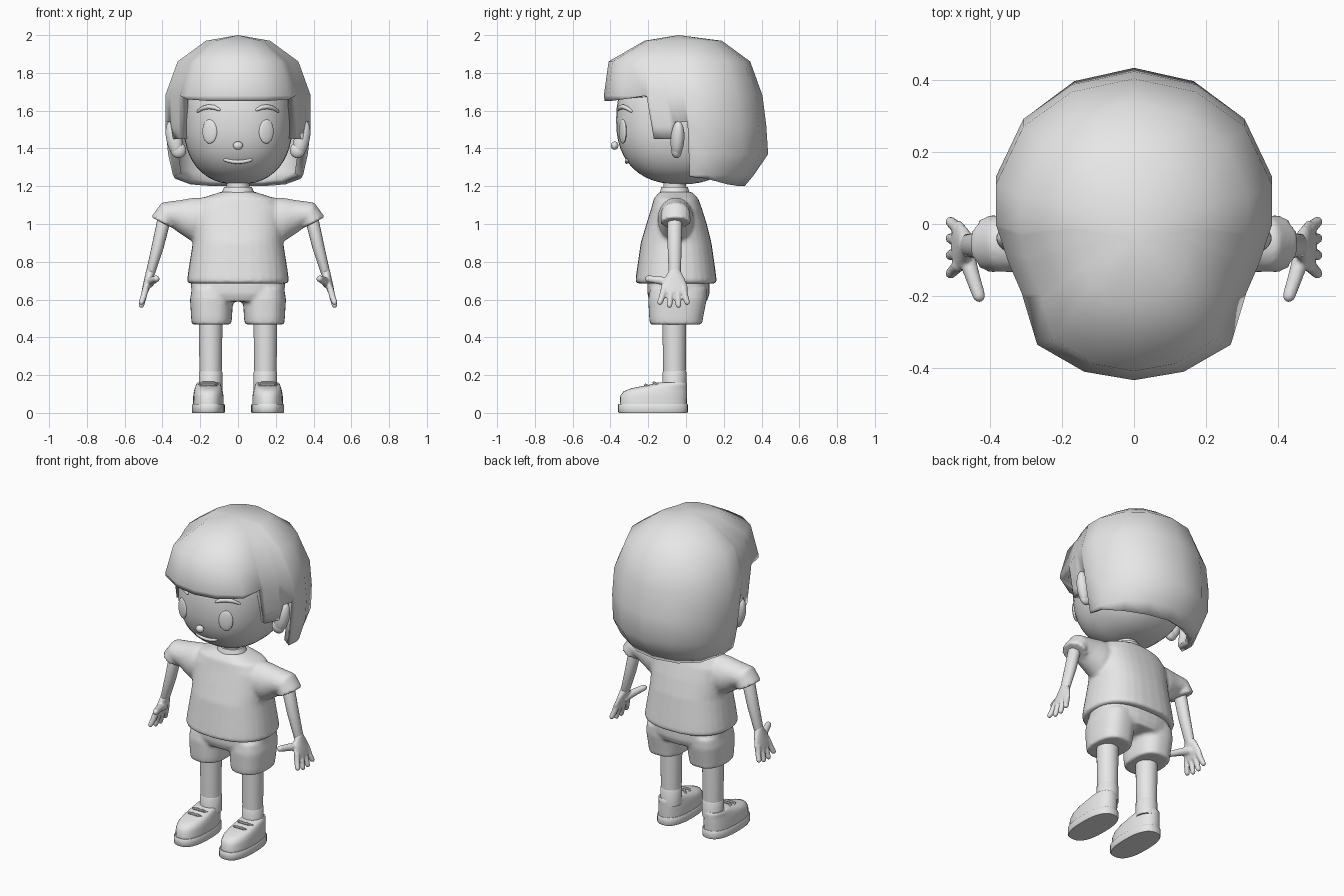
import bpy, bmesh, math
from mathutils import Vector

cube = bpy.data.objects.get("Cube")
if cube:
    bpy.data.objects.remove(cube, do_unlink=True)

GREY = (0.8, 0.8, 0.8, 1)
mat = bpy.data.materials.new("plain_grey")
mat.use_nodes = True
mat.diffuse_color = GREY
mat.node_tree.nodes["Principled BSDF"].inputs["Base Color"].default_value = GREY


def finish(name, bm, angle=40):
    bmesh.ops.remove_doubles(bm, verts=bm.verts, dist=0.0005)
    bmesh.ops.recalc_face_normals(bm, faces=bm.faces)
    mesh = bpy.data.meshes.new(name)
    bm.to_mesh(mesh)
    bm.free()
    mesh.materials.append(mat)
    ob = bpy.data.objects.new(name, mesh)
    bpy.context.collection.objects.link(ob)
    bpy.ops.object.select_all(action='DESELECT')
    ob.select_set(True)
    bpy.context.view_layer.objects.active = ob
    bpy.ops.object.shade_smooth_by_angle(angle=math.radians(angle))
    return ob


def skin(bm, rings, closed=True, caps=True):
    """Bridge a stack of point rings with quads."""
    rows = [[bm.verts.new(p) for p in ring] for ring in rings]
    n = len(rows[0])
    for a, b in zip(rows, rows[1:]):
        for i in range(n if closed else n - 1):
            j = (i + 1) % n
            bm.faces.new((a[i], a[j], b[j], b[i]))
    if caps:
        bm.faces.new(rows[0])
        bm.faces.new(rows[-1])


def add_loft(bm, rows, cx=0, k=2.0, n=32):
    """Rows are (z, half width, front y, back y)."""
    rings = []
    for z, hw, yf, yb in rows:
        ring = []
        for i in range(n):
            t = math.tau * i / n
            c, s = math.cos(t), math.sin(t)
            px = math.copysign(abs(c) ** (2 / k), c) * hw
            py = math.copysign(abs(s) ** (2 / k), s) * (yb - yf) / 2
            ring.append((cx + px, (yf + yb) / 2 + py, z))
        rings.append(ring)
    skin(bm, rings)


def add_tube(bm, pts, radii, ref=(0, 1, 0), n=16, rounded=True):
    """Sweep an ellipse; each radius is (along ref, across ref)."""
    pts = [Vector(p) for p in pts]
    radii = [r if isinstance(r, tuple) else (r, r) for r in radii]
    dirs = [(pts[min(i + 1, len(pts) - 1)] - pts[max(i - 1, 0)]).normalized()
            for i in range(len(pts))]
    spec = list(zip(pts, dirs, radii))
    if rounded:
        for end, sign in ((0, -1), (-1, 1)):
            p, d, r = pts[end], dirs[end], radii[end]
            m = min(r)
            extra = [(p + d * sign * m * f, d, (r[0] * g, r[1] * g))
                     for f, g in ((0.55, 0.83), (0.85, 0.5), (1, 0.12))]
            spec = extra[::-1] + spec if sign < 0 else spec + extra
    rings = []
    for p, d, (ru, rv) in spec:
        u = Vector(ref)
        u = (u - u.dot(d) * d).normalized()
        v = d.cross(u)
        rings.append([p + u * ru * math.cos(math.tau * i / n) + v * rv * math.sin(math.tau * i / n)
                      for i in range(n)])
    skin(bm, rings)


def loft(name, rows, **kw):
    bm = bmesh.new()
    add_loft(bm, rows, **kw)
    return finish(name, bm)


def tube(name, pts, radii, **kw):
    bm = bmesh.new()
    add_tube(bm, pts, radii, **kw)
    return finish(name, bm)


def ball(name, loc, scale, rot=(0, 0, 0)):
    bm = bmesh.new()
    bmesh.ops.create_uvsphere(bm, u_segments=24, v_segments=14, radius=1)
    bmesh.ops.scale(bm, vec=scale, verts=bm.verts)
    ob = finish(name, bm)
    ob.location, ob.rotation_euler = loc, rot
    return ob


def blend(ob, voxel=0.011, repeat=3):
    """Fuse overlapping pieces into one soft cloth surface."""
    m = ob.modifiers.new("fuse", 'REMESH')
    m.mode, m.voxel_size, m.use_smooth_shade = 'VOXEL', voxel, True
    s = ob.modifiers.new("soften", 'SMOOTH')
    s.factor, s.iterations = 0.5, repeat


# Head: a slightly squared ellipsoid
HC, HR, K = Vector((0, -0.03, 1.55)), Vector((0.29, 0.34, 0.34)), 2.35
bm = bmesh.new()
bmesh.ops.create_uvsphere(bm, u_segments=40, v_segments=24, radius=1)
for v in bm.verts:
    v.co = HC + Vector([math.copysign(abs(c) ** (2 / K), c) * r for c, r in zip(v.co, HR)])
finish("head", bm, 60)


def face_y(x, z):
    rest = 1 - abs(x / HR.x) ** K - abs((z - HC.z) / HR.z) ** K
    return HC.y - HR.y * max(rest, 0) ** (1 / K)


# Hair: cap of coarse panels with a stepped hem, widths and depths by height
LEVELS = [(2.0, 0, -0.04, -0.04), (1.97, 0.17, -0.22, 0.19), (1.86, 0.32, -0.41, 0.34),
          (1.68, 0.385, -0.435, 0.405), (1.52, 0.385, -0.41, 0.425), (1.37, 0.37, -0.41, 0.435),
          (1.26, 0.345, -0.34, 0.36), (1.2, 0.31, -0.3, 0.31)]
# Half outline columns: sideways, depth, hem height
COLUMNS = [(0, -1, 1.65), (0.36, -0.95, 1.65), (0.7, -0.79, 1.66), (0.8, -0.52, 1.68),
           (0.81, -0.49, 1.45), (0.91, -0.3, 1.45), (0.93, -0.25, 1.54), (0.99, -0.1, 1.54),
           (1, -0.08, 1.25), (1, 0.2, 1.24), (0.8, 0.64, 1.21), (0.45, 0.9, 1.2), (0, 1, 1.2)]
COLUMNS += [(-x, y, h) for x, y, h in COLUMNS[-2:0:-1]]


def hair_point(ux, uy, z):
    for a, b in zip(LEVELS, LEVELS[1:]):
        if z >= b[0]:
            break
    f = (a[0] - z) / (a[0] - b[0])
    _, hw, yf, yb = [p + (q - p) * f for p, q in zip(a, b)]
    yc = yf + (yb - yf) * 0.56
    return (ux * hw, yc + uy * ((yb - yc) if uy > 0 else (yc - yf)), z)


bm = bmesh.new()
skin(bm, [[hair_point(x, y, max(level[0], hem)) for x, y, hem in COLUMNS] for level in LEVELS],
     caps=False)
bmesh.ops.dissolve_degenerate(bm, dist=0.0005, edges=bm.edges)
hair = finish("hair", bm, 65)
shell = hair.modifiers.new("thickness", 'SOLIDIFY')
shell.thickness, shell.offset = 0.045, -1

# Nose, mouth, neck and collar
ball("nose", (0, -0.378, 1.415), (0.026, 0.02, 0.022))
xs = [i * 0.0165 for i in range(-4, 5)]
tube("mouth", [(x, face_y(x, 1.33) - 0.003, 1.328 + 2.6 * x * x) for x in xs],
     [0.01] * len(xs), ref=(0, 0, 1), n=10)
loft("neck", [(1.1, 0.06, -0.12, 0), (1.28, 0.06, -0.12, 0)])
loft("collar", [(1.14, 0.09, -0.145, 0.025), (1.165, 0.088, -0.14, 0.02),
                (1.18, 0.08, -0.135, 0.015), (1.195, 0.074, -0.13, 0.01)])

# Shirt with drooping sleeves
bm = bmesh.new()
add_loft(bm, [(0.685, 0.262, -0.262, 0.158), (0.7, 0.27, -0.268, 0.163), (0.76, 0.262, -0.26, 0.155),
              (0.9, 0.24, -0.24, 0.135), (1.0, 0.24, -0.21, 0.11), (1.08, 0.24, -0.185, 0.085),
              (1.135, 0.2, -0.17, 0.065), (1.17, 0.09, -0.14, 0.03)], k=2.4)
for s in (1, -1):
    add_tube(bm, [(s * 0.08, -0.055, 1.03), (s * 0.24, -0.055, 1.025), (s * 0.31, -0.055, 1.045),
                  (s * 0.375, -0.055, 1.05), (s * 0.398, -0.055, 1.005)],
             [(0.1, 0.11), (0.095, 0.115), (0.082, 0.085), (0.078, 0.07), (0.08, 0.07)],
             rounded=False, n=24)
blend(finish("shirt", bm))

# Shorts
bm = bmesh.new()
add_loft(bm, [(0.59, 0.2, -0.19, 0.11), (0.63, 0.245, -0.205, 0.125),
              (0.68, 0.25, -0.205, 0.125), (0.72, 0.24, -0.2, 0.12)], k=2.5)
for s in (1, -1):
    add_loft(bm, [(0.468, 0.104, -0.19, 0.085), (0.5, 0.108, -0.195, 0.09),
                  (0.6, 0.114, -0.2, 0.11), (0.66, 0.105, -0.19, 0.11)], cx=s * 0.14, k=2.5)
blend(finish("shorts", bm))

# Paired parts
for s, side in ((1, "left_"), (-1, "right_")):
    # Face
    ball(side + "eye", (s * 0.15, face_y(0.15, 1.49), 1.49), (0.042, 0.013, 0.064), (0, 0, s * 0.4))
    brow = [(0.1, 1.605), (0.125, 1.617), (0.155, 1.621), (0.185, 1.614), (0.212, 1.597)]
    tube(side + "eyebrow", [(s * x, face_y(x, z) - 0.004, z) for x, z in brow],
         [0.008, 0.012, 0.013, 0.011, 0.007], ref=(0, 0, 1), n=10)
    ball(side + "ear", (s * 0.338, -0.045, 1.45), (0.042, 0.036, 0.098), (0, s * 0.22, s * 0.3))
    ball(side + "ear_lobe", (s * 0.315, -0.05, 1.39), (0.04, 0.028, 0.042))

    # Arm and hand
    tube(side + "arm", [(s * 0.385, -0.06, 1.05), (s * 0.425, -0.06, 0.88), (s * 0.465, -0.06, 0.735)],
         [(0.04, 0.036), (0.037, 0.032), (0.032, 0.024)])
    bm = bmesh.new()
    add_tube(bm, [(s * 0.462, -0.06, 0.75), (s * 0.472, -0.06, 0.715), (s * 0.486, -0.062, 0.665),
                  (s * 0.494, -0.063, 0.64)],
             [(0.032, 0.025), (0.052, 0.023), (0.074, 0.02), (0.07, 0.017)])
    for start, tip in ((-0.115, -0.138), (-0.08, -0.087), (-0.045, -0.04), (-0.013, 0.006)):
        drop = 0.57 if abs(tip + 0.065) < 0.04 else 0.585
        add_tube(bm, [(s * 0.488, start, 0.66), (s * 0.5, (start + tip) / 2, 0.615),
                      (s * 0.511, tip, drop)], [0.018, 0.017, 0.015], n=10)
    add_tube(bm, [(s * 0.474, -0.06, 0.685), (s * 0.455, -0.13, 0.7), (s * 0.432, -0.2, 0.71)],
             [0.026, 0.022, 0.018], ref=(0, 0, 1), n=12)
    blend(finish(side + "hand", bm), 0.006, 2)

    # Leg and sock
    cx = s * 0.145
    loft(side + "leg", [(0.16, 0.058, -0.12, -0.002), (0.55, 0.064, -0.126, 0.002)], cx=cx)
    loft(side + "sock", [(0.12, 0.062, -0.124, 0.002), (0.215, 0.062, -0.124, 0.002),
                         (0.222, 0.058, -0.12, -0.002)], cx=cx)

    # Shoe, sole and laces
    cx = s * 0.157
    loft(side + "sole", [(0, 0.084, -0.355, 0.007), (0.006, 0.087, -0.36, 0.01),
                         (0.042, 0.087, -0.36, 0.01), (0.048, 0.083, -0.355, 0.006)], cx=cx, k=2.5)
    loft(side + "shoe", [(0.045, 0.081, -0.35, 0.004), (0.09, 0.08, -0.348, 0.006),
                         (0.115, 0.076, -0.33, 0.006), (0.13, 0.072, -0.29, 0.006),
                         (0.142, 0.068, -0.23, 0.006), (0.155, 0.063, -0.165, 0.004),
                         (0.16, 0.058, -0.15, 0)], cx=cx, k=2.4)
    for name, y, z in (("front_lace", -0.215, 0.148), ("back_lace", -0.17, 0.16)):
        tube(side + name, [(cx - 0.055, y + 0.03, z - 0.018), (cx - 0.03, y, z),
                           (cx + 0.03, y, z), (cx + 0.055, y + 0.03, z - 0.018)],
             [0.008] * 4, ref=(0, 0, 1), n=8)
